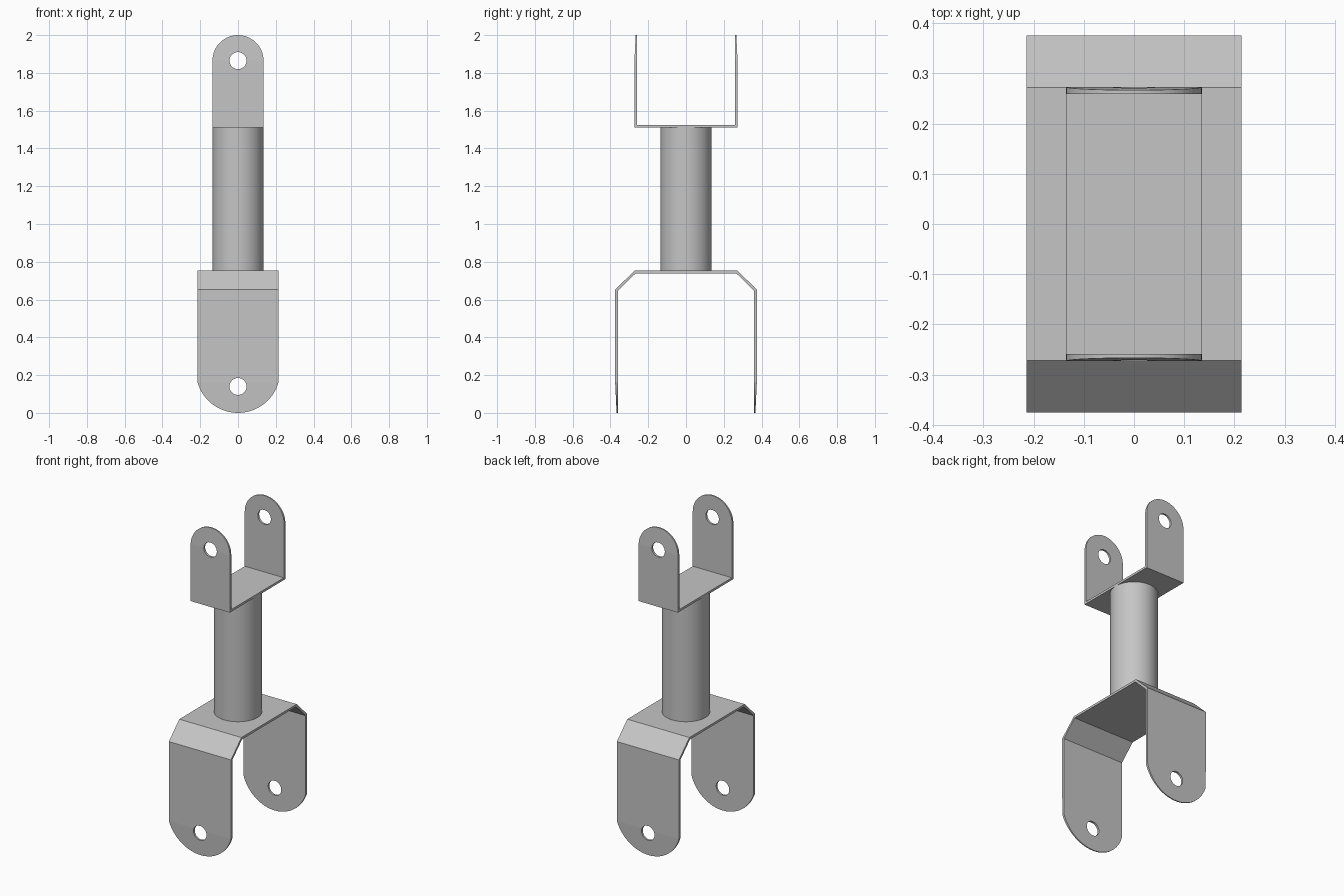
import bpy, bmesh, math

default = bpy.data.objects.get("Cube")
if default:
    bpy.data.objects.remove(default, do_unlink=True)

steel = bpy.data.materials.new("plain grey steel")
steel.use_nodes = True
GREY = (0.56, 0.56, 0.56, 1)
steel.diffuse_color = GREY
steel.node_tree.nodes["Principled BSDF"].inputs["Base Color"].default_value = GREY

SHEET = 0.014


def prism(name, points, axis, half):
    """Extrude a closed outline symmetrically along x (points are y, z) or y (points are x, z)."""
    bm = bmesh.new()
    place = (lambda p: (-half, p[0], p[1])) if axis == "x" else (lambda p: (p[0], -half, p[1]))
    face = bm.faces.new([bm.verts.new(place(p)) for p in points])
    grown = bmesh.ops.extrude_face_region(bm, geom=[face])["geom"]
    shift = (2 * half, 0, 0) if axis == "x" else (0, 2 * half, 0)
    bmesh.ops.translate(bm, vec=shift, verts=[v for v in grown if isinstance(v, bmesh.types.BMVert)])
    bmesh.ops.recalc_face_normals(bm, faces=bm.faces)
    mesh = bpy.data.meshes.new(name)
    bm.to_mesh(mesh)
    bm.free()
    obj = bpy.data.objects.new(name, mesh)
    bpy.context.collection.objects.link(obj)
    return obj


def arc(centre_z, radius, start, end, steps=40):
    angles = [start + (end - start) * i / steps for i in range(steps + 1)]
    return [(radius * math.cos(a), centre_z + radius * math.sin(a)) for a in angles]


def carve(obj, cutter, operation):
    cutter.hide_render = True
    mod = obj.modifiers.new(operation, "BOOLEAN")
    mod.operation, mod.solver, mod.object = operation, "EXACT", cutter
    bpy.ops.object.select_all(action="DESELECT")
    bpy.context.view_layer.objects.active = obj
    obj.select_set(True)
    bpy.ops.object.modifier_apply(modifier=mod.name)
    bpy.data.objects.remove(cutter, do_unlink=True)


def bracket(name, half_profile, silhouette, half_width, hole_z):
    """Bent sheet section, trimmed to its rounded front outline and drilled."""
    mirrored = [(-y, z) for y, z in reversed(half_profile)]
    outer = [p for p in half_profile[:len(half_profile) // 2]]
    inner = half_profile[len(half_profile) // 2:]
    loop = outer + inner + [(-y, z) for y, z in reversed(inner)] + [(-y, z) for y, z in reversed(outer)]
    obj = prism(name, loop, "x", half_width)
    carve(obj, prism("outline_cutter", silhouette, "y", 1), "INTERSECT")
    hole = arc(hole_z, 0.045, 0, 2 * math.pi)[:-1]
    carve(obj, prism("hole_cutter", hole, "y", 1), "DIFFERENCE")
    obj.data.materials.clear()
    obj.data.materials.append(steel)
    return obj


# Upper fork: square U with round-ended ears, thinned slightly at the tips
upper = [(0.273, 1.51), (0.273, 1.865), (0.266, 2.01),
         (0.259, 2.01), (0.259, 1.7), (0.259, 1.51 + SHEET)]
bracket("upper_fork", upper,
        [(-0.135, 1.4), (0.135, 1.4)] + arc(1.865, 0.135, 0, math.pi),
        0.2, 1.865)

# Lower fork: wider U with chamfered shoulders and round-ended legs
lower = [(0.272, 0.753), (0.375, 0.653), (0.375, 0.16), (0.367, -0.01),
         (0.361, -0.01), (0.361, 0.3), (0.361, 0.647), (0.266, 0.753 - SHEET)]
radius = 0.223
edge = math.asin((radius - 0.16) / radius)
bracket("lower_fork", lower,
        [(0.214, 0.9), (-0.214, 0.9)] + arc(radius, radius, math.pi + edge, 2 * math.pi - edge),
        0.214 + 0.05, 0.14)

# Round stem joining the two forks
bpy.ops.mesh.primitive_cylinder_add(vertices=64, radius=0.135, depth=0.757, location=(0, 0, 1.1315))
stem = bpy.context.object
stem.name = "stem"
stem.data.materials.append(steel)
bpy.ops.object.shade_smooth_by_angle(angle=math.radians(30))
